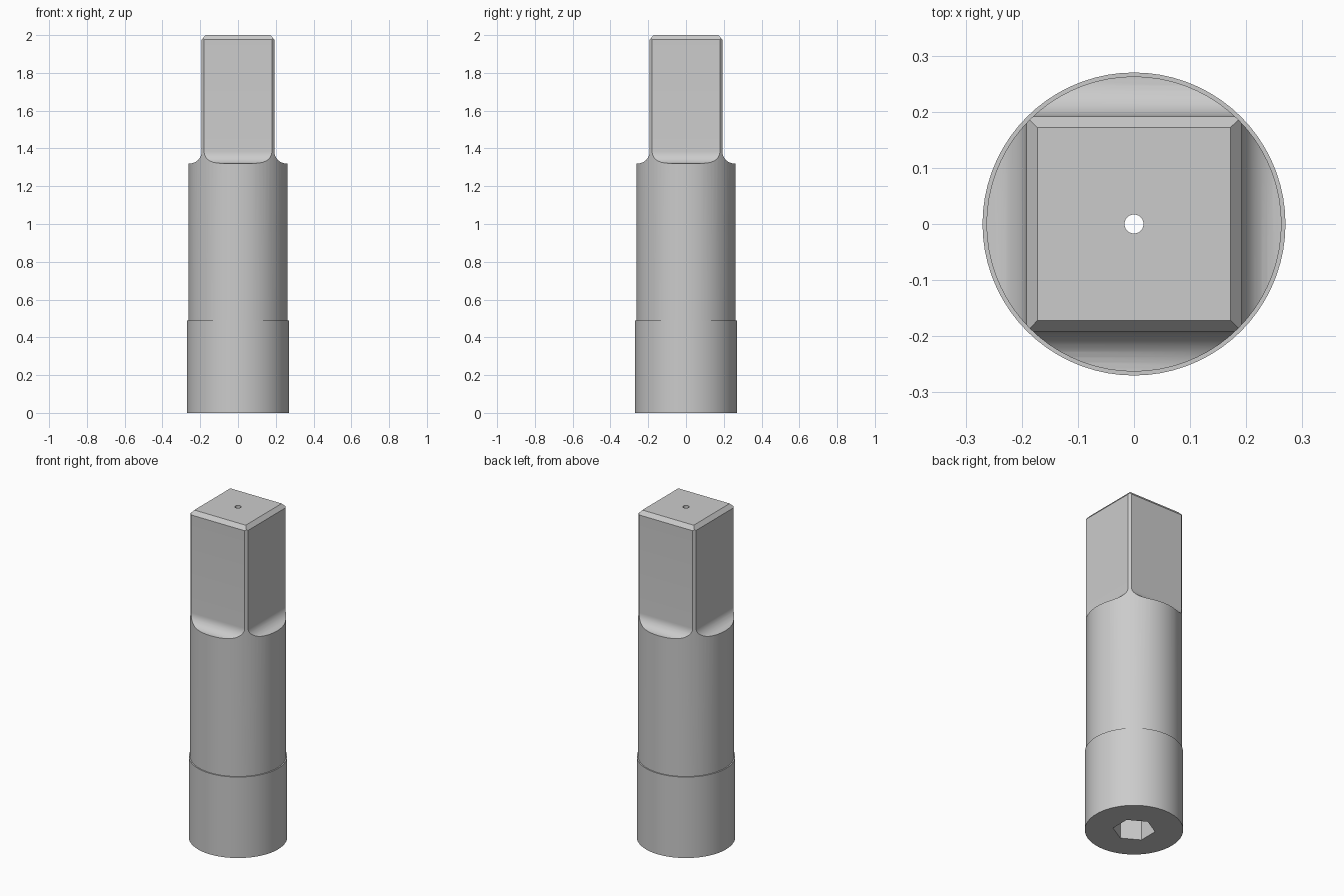
import bpy, math

cube = bpy.data.objects.get("Cube")
if cube:
    bpy.data.objects.remove(cube, do_unlink=True)

SEGMENTS = 72
COLLAR_R, SHANK_R = 0.27, 0.263
COLLAR_TOP, SHOULDER, TOP = 0.49, 1.32, 2.0
HALF, FILLET, CHAMFER = 0.192, 0.065, 0.02

steel = bpy.data.materials.new("plain grey steel")
steel.use_nodes = True
grey = (0.6, 0.6, 0.6, 1)
steel.diffuse_color = grey
steel.node_tree.nodes["Principled BSDF"].inputs["Base Color"].default_value = grey


def loft(name, profile, sides, turn=0.0):
    """Stack regular polygon rings, given as (corner radius, height), into a closed solid."""
    verts, faces = [], []
    for r, z in profile:
        for i in range(sides):
            a = turn + math.tau * i / sides
            verts.append((r * math.cos(a), r * math.sin(a), z))
    for k in range(len(profile) - 1):
        for i in range(sides):
            j = (i + 1) % sides
            a, b = k * sides, (k + 1) * sides
            faces.append((a + i, a + j, b + j, b + i))
    faces.append(tuple(reversed(range(sides))))
    faces.append(tuple(range(len(verts) - sides, len(verts))))
    mesh = bpy.data.meshes.new(name)
    mesh.from_pydata(verts, [], faces)
    mesh.materials.append(steel)
    obj = bpy.data.objects.new(name, mesh)
    bpy.context.collection.objects.link(obj)
    return obj


def cut(target, cutter, operation):
    mod = target.modifiers.new(cutter.name, "BOOLEAN")
    mod.operation, mod.object, mod.solver = operation, cutter, "EXACT"
    bpy.context.view_layer.objects.active = target
    bpy.ops.object.modifier_apply(modifier=mod.name)
    bpy.data.objects.remove(cutter, do_unlink=True)


# Round stock with the wider collar at the bottom
shank = loft("shank", [(COLLAR_R, 0), (COLLAR_R, COLLAR_TOP),
                       (SHANK_R, COLLAR_TOP), (SHANK_R, TOP + 0.1)], SEGMENTS)

# Square drive end: filleted into the shoulder, chamfered at the tip
section = [(0.5, -0.1), (0.5, SHOULDER)]
steps = 10
for i in range(steps + 1):
    a = math.pi / 2 * i / steps
    section.append((HALF + FILLET * (1 - math.sin(a)),
                    SHOULDER + FILLET * (1 - math.cos(a))))
section += [(HALF, TOP - CHAMFER * 1.2), (HALF - CHAMFER, TOP)]
square = loft("square_envelope", [(h * math.sqrt(2), z) for h, z in section], 4, math.pi / 4)
cut(shank, square, "INTERSECT")

# Hexagonal socket in the base and the narrow bore through the length
cut(shank, loft("hex_socket", [(0.117, -0.1), (0.117, 0.3)], 6, math.pi / 6), "DIFFERENCE")
cut(shank, loft("bore", [(0.017, -0.2), (0.017, TOP + 0.2)], 24), "DIFFERENCE")

# Smooth the round surfaces and keep the machined edges crisp
bpy.ops.object.select_all(action="DESELECT")
shank.select_set(True)
bpy.context.view_layer.objects.active = shank
bpy.ops.object.shade_smooth_by_angle(angle=math.radians(30))
